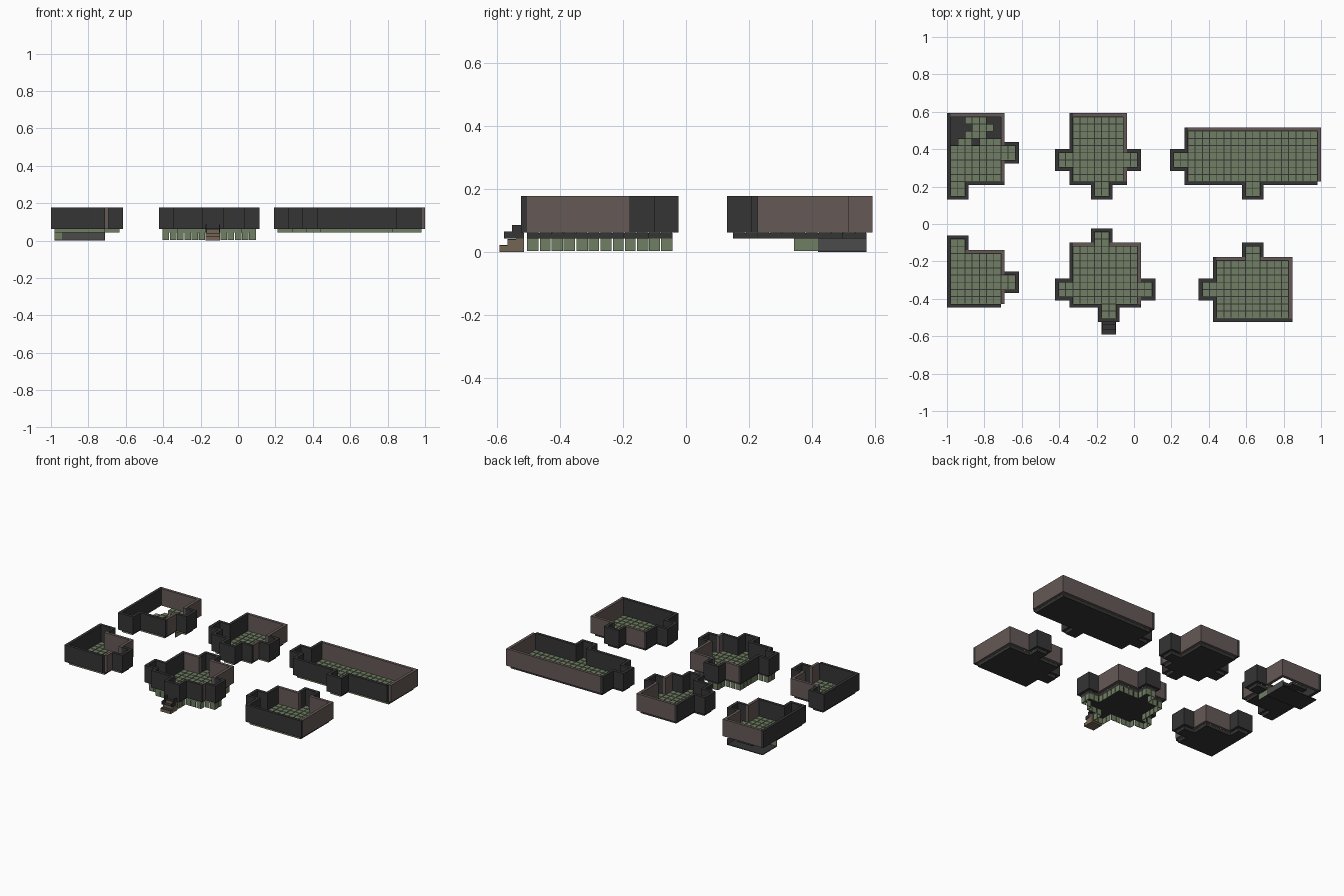
import bpy, bmesh
from mathutils import Matrix

if "Cube" in bpy.data.objects:
    bpy.data.objects.remove(bpy.data.objects["Cube"])

P = 1 / 26            # floor tile pitch
H = P / 2             # wall thickness (half a tile)
X0, Y0 = -1 + H, 0.573  # back-left corner of the tile grid
gx = lambda i: X0 + i * P
gy = lambda j: Y0 - j * P


def mat(name, col):
    m = bpy.data.materials.new(name)
    m.diffuse_color = (*col, 1)
    m.use_nodes = True
    m.node_tree.nodes["Principled BSDF"].inputs["Base Color"].default_value = m.diffuse_color
    return m


DARK = mat("dark_stone", (0.035, 0.035, 0.035))
GREEN = mat("moss_tile", (0.16, 0.21, 0.125))
PURPLE = mat("warm_brick", (0.13, 0.1, 0.095))
GREY = mat("grey_rock", (0.07, 0.07, 0.07))
BROWN = mat("step_wood", (0.17, 0.13, 0.085))


def finish(bm, name, m):
    me = bpy.data.meshes.new(name)
    bm.to_mesh(me)
    bm.free()
    me.materials.append(m)
    ob = bpy.data.objects.new(name, me)
    bpy.context.collection.objects.link(ob)


def boxes(name, m, items):
    """One object from (x0, x1, y0, y1, z0, z1) boxes."""
    bm = bmesh.new()
    for x0, x1, y0, y1, z0, z1 in items:
        M = Matrix.Translation(((x0 + x1) / 2, (y0 + y1) / 2, (z0 + z1) / 2))
        bmesh.ops.create_cube(bm, size=1, matrix=M @ Matrix.Diagonal((x1 - x0, y1 - y0, z1 - z0, 1)))
    finish(bm, name, m)


def plan(name, m, cells, s, z0, z1):
    """Extrude a set of grid cells of size s into one clean solid."""
    if not cells:
        return
    bm = bmesh.new()
    vs = {}

    def v(a, b):
        if (a, b) not in vs:
            vs[a, b] = bm.verts.new((X0 + a * s, Y0 - b * s, z0))
        return vs[a, b]
    for a, b in cells:
        bm.faces.new((v(a, b), v(a + 1, b), v(a + 1, b + 1), v(a, b + 1)))
    ext = bmesh.ops.extrude_face_region(bm, geom=bm.faces[:], use_keep_orig=True)
    for e in ext["geom"]:
        if isinstance(e, bmesh.types.BMVert):
            e.co.z = z1
    bmesh.ops.recalc_face_normals(bm, faces=bm.faces)
    bmesh.ops.dissolve_limit(bm, angle_limit=0.01, verts=bm.verts, edges=bm.edges)
    finish(bm, name, m)


def rect(r, k=1):
    a, b, c, d = r
    return {(i, j) for i in range(a * k, b * k) for j in range(c * k, d * k)}


# room name: main rectangle (i0, i1, j0, j1) followed by door alcoves
ROOMS = {
    "ruined_room": [(0, 7, 0, 9), (7, 9, 4, 6), (0, 2, 9, 11)],
    "back_room": [(17, 24, 0, 9), (15, 17, 5, 7), (24, 26, 5, 7), (20, 22, 9, 11)],
    "long_hall": [(33, 51, 2, 9), (31, 33, 5, 7), (41, 43, 9, 11)],
    "corner_room": [(0, 7, 19, 26), (0, 2, 17, 19), (7, 9, 22, 24)],
    "entry_room": [(17, 26, 18, 26), (15, 17, 23, 25), (26, 28, 23, 25), (20, 22, 16, 18), (21, 23, 26, 28)],
    "side_room": [(37, 47, 20, 28), (35, 37, 23, 25), (41, 43, 18, 20)],
}
INTACT = {0: (2, 3, 4), 1: (3, 4, 5), 2: (2, 3, 4), 3: (1, 2, 4, 5, 6)}  # surviving tiles by the pit

for name, rects in ROOMS.items():
    cells = set().union(*(rect(r) for r in rects))
    fine = set().union(*(rect(r, 2) for r in rects))
    # walls: one half-tile ring around the floor, back and right sides in brick
    ring = {(a + da, b + db) for a, b in fine for da in (-1, 0, 1) for db in (-1, 0, 1)} - fine
    i0, i1, j0, j1 = rects[0]
    brick = {(a, b) for a, b in ring
             if (b == 2 * j0 - 1 and 2 * i0 <= a <= 2 * i1) or (a == 2 * i1 and 2 * j0 - 1 <= b < 2 * j1)}
    if name in ("long_hall", "corner_room"):
        ring.discard((2 * i1, 2 * j1))
    plan(name + "_dark_walls", DARK, ring - brick, H, 0.062, 0.178)
    plan(name + "_brick_walls", PURPLE, brick, H, 0.062, 0.178)
    # floor slab and separate tiles
    if name == "ruined_room":
        cells = {(i, j) for i, j in cells if j > 3 or i in INTACT[j]}
    plan(name + "_floor_slab", DARK, cells, P, 0.042, 0.06)
    g = P * 0.06
    boxes(name + "_floor_tiles", GREEN,
          [(gx(i) + g, gx(i + 1) - g, gy(j + 1) + g, gy(j) - g, 0.058, 0.065) for i, j in sorted(cells)])
    # green facing along front edges of the slab
    boxes(name + "_front_facing", GREEN,
          [(gx(i), gx(i + 1), gy(j + 1) - 0.001, gy(j + 1) + 0.003, 0.0425, 0.062)
           for i, j in sorted(cells) if (i, j + 1) not in cells])
    # hanging skirt of tiles under the entry room
    if name == "entry_room":
        t = 0.004
        skirt = []
        for i, j in sorted(cells):
            xa, xb, ya, yb = gx(i), gx(i + 1), gy(j + 1), gy(j)
            for di, dj, b in ((-1, 0, (xa, xa + t, ya + g, yb - g)), (1, 0, (xb - t, xb, ya + g, yb - g)),
                              (0, 1, (xa + g, xb - g, ya, ya + t)), (0, -1, (xa + g, xb - g, yb - t, yb))):
                if (i + di, j + dj) not in cells:
                    skirt.append((*b, 0.003, 0.043))
        boxes("entry_skirt_tiles", GREEN, skirt)

# pit below the broken floor
boxes("pit_floor", DARK, [(gx(0), gx(7), gy(4), gy(0), 0.0, 0.005)])
boxes("pit_sides", GREY, [(gx(1), gx(7), gy(4), gy(4) + 0.004, 0.003, 0.042),
                          (gx(7) - 0.004, gx(7), gy(4), gy(0), 0.003, 0.042)])
boxes("pit_tiles", GREEN, [(gx(0), gx(1), gy(4), gy(4) + 0.004, 0.003, 0.042),
                           (gx(7) - 0.004, gx(7), gy(6), gy(4), 0.003, 0.042)])

# entrance stairs: three steps, dark treads and side rails
xa, xb, d = gx(21), gx(23), 0.026
steps = [(xa, xb, -0.592 + k * d, -0.592 + (k + 1) * d, 0, 0.019 * (k + 1)) for k in range(3)]
boxes("entry_steps", BROWN, steps)
boxes("entry_treads", DARK, [(a, b, c, e, z, z + 0.003) for a, b, c, e, _, z in steps])
boxes("entry_stair_rails", DARK,
      [(x, x + 0.006, y, -0.515, z0, z1) for x in (xa, xb - 0.006)
       for y, z0, z1 in ((-0.578, 0.042, 0.065), (-0.552, 0.06, 0.085))])
